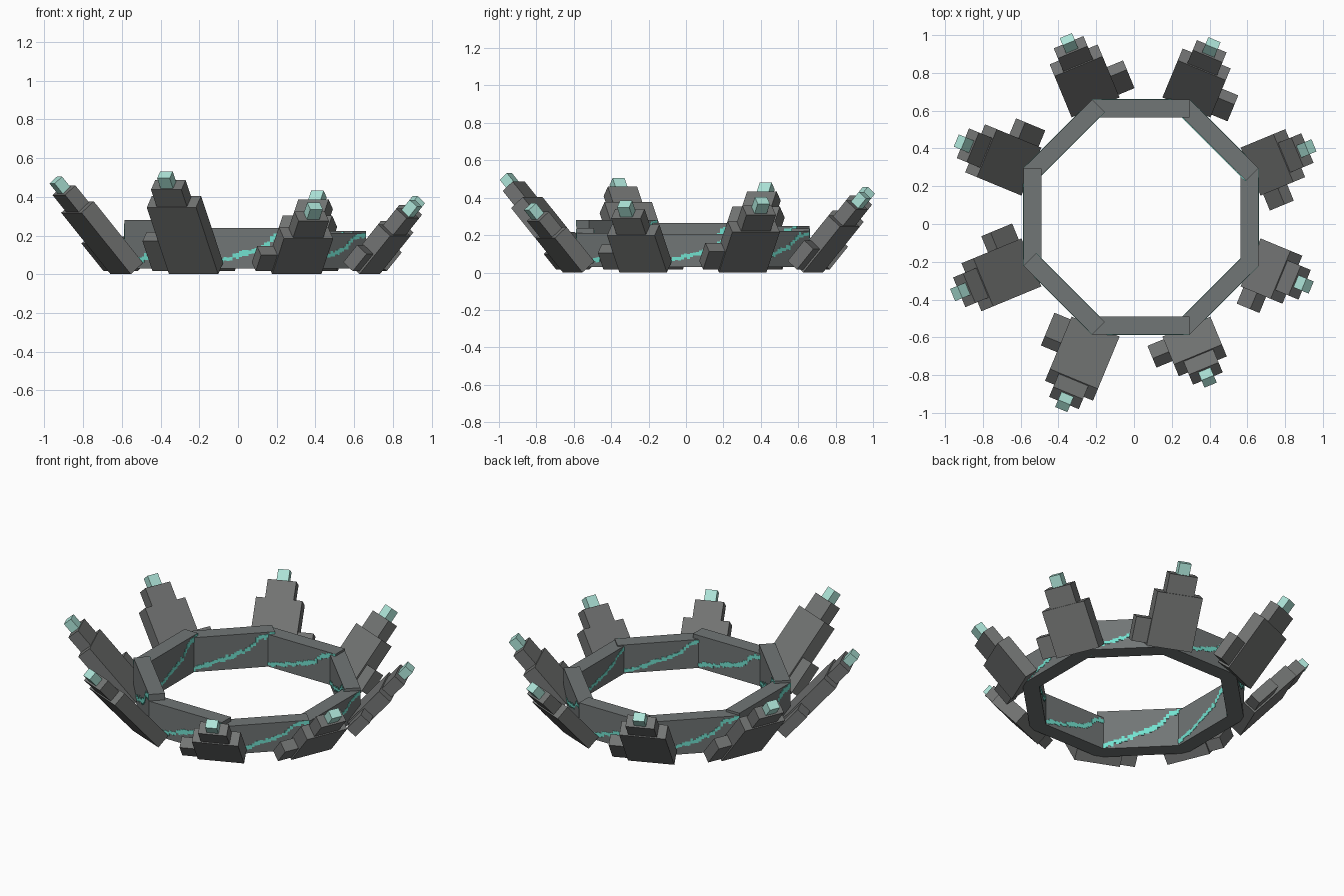
import bpy, bmesh, math, random
from mathutils import Matrix, Vector

random.seed(4)
cube = bpy.data.objects.get("Cube")
if cube:
    bpy.data.objects.remove(cube, do_unlink=True)


def make_material(name, rgb):
    mat = bpy.data.materials.new(name)
    mat.use_nodes = True
    colour = (*rgb, 1)
    mat.diffuse_color = colour
    mat.node_tree.nodes["Principled BSDF"].inputs["Base Color"].default_value = colour
    return mat


RING_GREY = make_material("ring grey stone", (0.165, 0.18, 0.18))
SPIRE_GREY = make_material("spire grey stone", (0.17, 0.175, 0.172))
CRYSTAL = make_material("pale teal crystal", (0.42, 0.78, 0.69))
VEIN = make_material("bright teal vein", (0.17, 0.76, 0.63))

CENTRE = Matrix.Translation((0.037, 0.037, 0))
INNER, OUTER, BOTTOM = 0.528, 0.623, 0.03
HALF = OUTER * math.tan(math.pi / 8)


def finish(name, bm, mat, matrix):
    mesh = bpy.data.meshes.new(name)
    bm.to_mesh(mesh)
    bm.free()
    mesh.materials.append(mat)
    obj = bpy.data.objects.new(name, mesh)
    obj.matrix_world = matrix
    bpy.context.collection.objects.link(obj)
    return obj


def box(name, size, location, mat, matrix):
    bm = bmesh.new()
    bmesh.ops.create_cube(bm, size=1, matrix=Matrix.Translation(location) @ Matrix.Diagonal((*size, 1)))
    return finish(name, bm, mat, matrix)


# Course of the vein over a panel, as fractions of its width and height
COURSE = [(0, 0.05), (0.27, 0.2), (0.55, 0.42), (0.7, 0.55), (0.82, 0.84), (1, 0.95)]


def course_height(u):
    for (a, p), (b, q) in zip(COURSE, COURSE[1:]):
        if u <= b:
            return p + (q - p) * (u - a) / (b - a)
    return COURSE[-1][1]


def vein(name, height, matrix):
    """Stepped vein of thin blocks on the outer and inner panel faces."""
    bm = bmesh.new()
    columns = 32
    for i in range(columns):
        u = (i + 0.5) / columns
        mid = course_height(u) + random.uniform(-0.03, 0.03)
        thick = random.choice((0.09, 0.12, 0.15))
        low, high = max(mid - thick / 2, 0), min(mid + thick / 2, 1)
        for x, side in ((OUTER, 1), (INNER, -1)):
            place = Matrix.Translation((x, side * (2 * u - 1) * HALF, BOTTOM + (low + high) / 2 * height))
            size = Matrix.Diagonal((0.004, 2 * HALF / columns, (high - low) * height, 1))
            bmesh.ops.create_cube(bm, size=1, matrix=place @ size)
    finish(name, bm, VEIN, matrix)


# Octagonal ring of panels, counter-clockwise from the left side (+x)
PANEL_TOPS = [0.205, 0.223, 0.236, 0.25, 0.265, 0.28, 0.238, 0.212]
for i, top in enumerate(PANEL_TOPS):
    turn = CENTRE @ Matrix.Rotation(i * math.pi / 4, 4, 'Z')
    height = top - BOTTOM
    box(f"ring_panel_{i + 1}", (OUTER - INNER, 2 * HALF, height),
        ((INNER + OUTER) / 2, 0, BOTTOM + height / 2), RING_GREY, turn)
    vein(f"panel_vein_{i + 1}", height, turn)

# Leaning spires between the panels, growing taller around the ring
TILT = math.radians(41)
BASE_R, WIDTH = 0.662, 0.275
TIP_RADII = [0.92, 0.932, 0.948, 0.973, 0.996, 1.015, 1.036, 1.06]
for i, tip in enumerate(TIP_RADII):
    turn = Matrix.Rotation(math.radians(45 * i - 67.5), 4, 'Z')
    frame = CENTRE @ turn @ Matrix.Translation((BASE_R, 0, 0.03)) @ Matrix.Rotation(TILT, 4, 'Y')
    tip_centre = (tip - BASE_R) / math.sin(TILT)
    main = tip_centre - 0.15
    side = main * 0.45
    n = i + 1
    box(f"spire_body_{n}", (0.09, WIDTH, main), (0, 0, main / 2), SPIRE_GREY, frame)
    box(f"spire_shoulder_{n}", (0.076, 0.17, 0.2), (0, 0, main + 0.015), SPIRE_GREY, frame)
    box(f"spire_crystal_{n}", (0.055, 0.07, 0.075), (0, 0, tip_centre - 0.003), CRYSTAL, frame)
    box(f"spire_side_block_{n}", (0.07, 0.12, side), (0, -WIDTH / 2 - 0.032, side / 2 + 0.012),
        SPIRE_GREY, frame)
